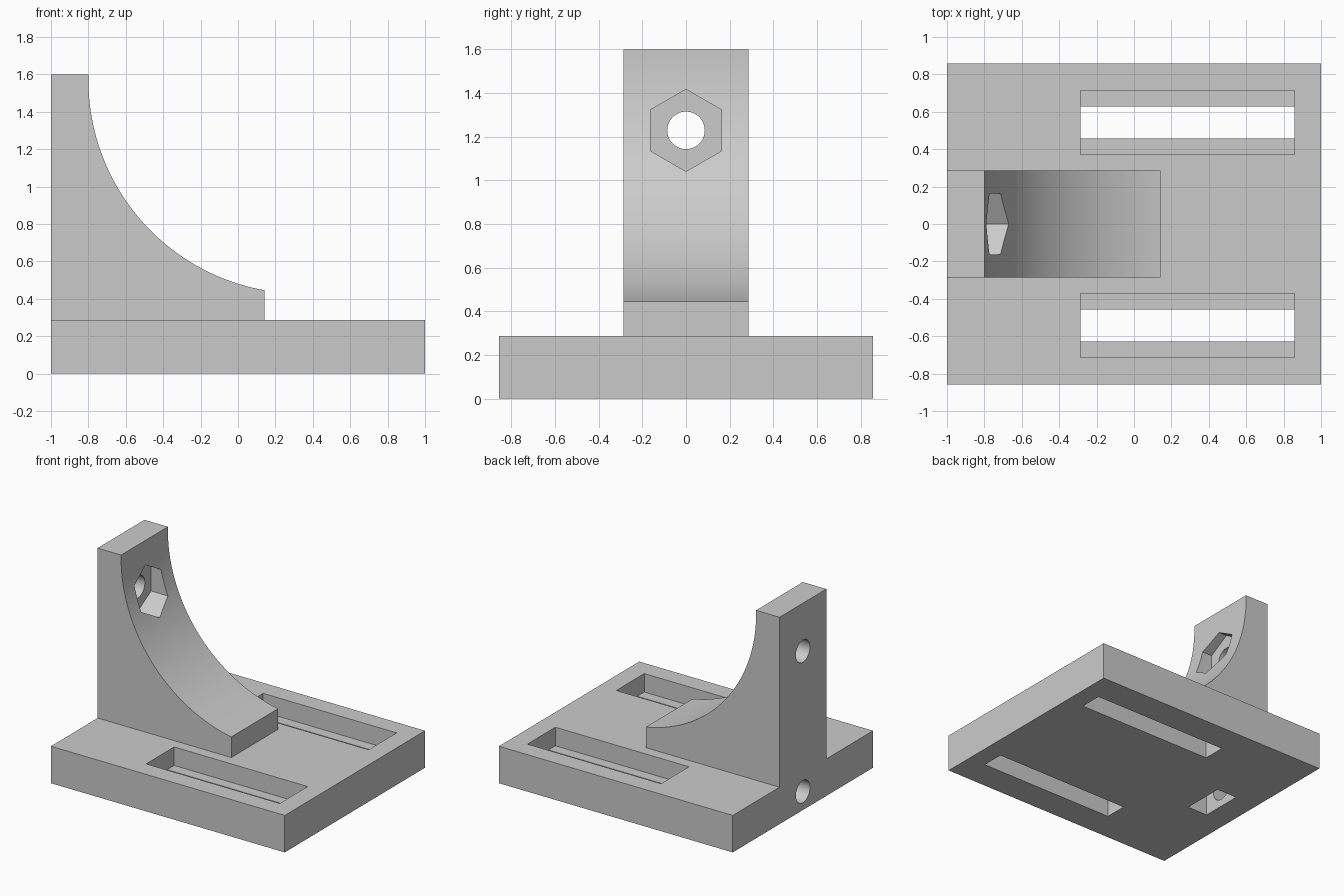
import bpy, math

if "Cube" in bpy.data.objects:
    bpy.data.objects.remove(bpy.data.objects["Cube"])

grey = bpy.data.materials.new("plain grey")
grey.diffuse_color = (0.6, 0.6, 0.6, 1)
grey.use_nodes = True
grey.node_tree.nodes["Principled BSDF"].inputs["Base Color"].default_value = grey.diffuse_color


def prism(name, outline, axis, lo, hi):
    """Extrude a 2D outline along x (outline y,z), y (outline x,z) or z (outline x,y)."""
    place = {'x': lambda p, t: (t, p[0], p[1]),
             'y': lambda p, t: (p[0], t, p[1]),
             'z': lambda p, t: (p[0], p[1], t)}[axis]
    n = len(outline)
    verts = [place(p, t) for t in (lo, hi) for p in outline]
    faces = [tuple(reversed(range(n))), tuple(range(n, 2 * n))]
    faces += [(i, (i + 1) % n, n + (i + 1) % n, n + i) for i in range(n)]
    mesh = bpy.data.meshes.new(name)
    mesh.from_pydata(verts, [], faces)
    if axis == 'y':
        mesh.flip_normals()
    mesh.materials.append(grey)
    obj = bpy.data.objects.new(name, mesh)
    bpy.context.collection.objects.link(obj)
    return obj


def box(name, x0, x1, y0, y1, z0, z1):
    return prism(name, [(x0, y0), (x1, y0), (x1, y1), (x0, y1)], 'z', z0, z1)


def polygon(radius, sides, z, turn=0.0):
    return [(radius * math.cos(turn + math.tau * i / sides),
             z + radius * math.sin(turn + math.tau * i / sides)) for i in range(sides)]


def combine(target, other, operation):
    """Apply a boolean and drop the tool object."""
    mod = target.modifiers.new("boolean", 'BOOLEAN')
    mod.operation, mod.solver, mod.object = operation, 'EXACT', other
    bpy.context.view_layer.objects.active = target
    bpy.ops.object.modifier_apply(modifier=mod.name)
    bpy.data.objects.remove(other)


# Base plate
bracket = box("bracket", -1, 1, -0.857, 0.857, 0, 0.286)

# Upright with a concave arc on its front
cx, cz, r = 0.343, 1.571, 1.143
start = math.pi - math.asin((1.6 - cz) / r)
end = math.pi + math.acos((cx - 0.143) / r)
arc = [(cx + r * math.cos(start + (end - start) * i / 48),
        cz + r * math.sin(start + (end - start) * i / 48)) for i in range(49)]
upright = prism("upright", [(-1, 0.286), (0.143, 0.286)] + arc[::-1] + [(-1, 1.6)],
                'y', -0.286, 0.286)
combine(bracket, upright, 'UNION')

# Stepped slots on both sides of the plate
for s in (-1, 1):
    y = s * 0.543
    combine(bracket, box("slot_recess", -0.286, 0.857, y - 0.171, y + 0.171, 0.143, 0.4), 'DIFFERENCE')
    combine(bracket, box("slot_through", -0.286, 0.857, y - 0.086, y + 0.086, -0.1, 0.2), 'DIFFERENCE')

# Upper bolt hole with hexagonal nut pocket
combine(bracket, prism("nut_pocket", polygon(0.188, 6, 1.229, math.pi / 6), 'x', -0.857, 0), 'DIFFERENCE')
combine(bracket, prism("upper_hole", polygon(0.086, 48, 1.229), 'x', -1.1, -0.8), 'DIFFERENCE')

# Nut trap open at the underside, with the lower bolt hole
trap = [(-0.163, -0.1), (0.163, -0.1), (0.163, 0.237), (0, 0.331), (-0.163, 0.237)]
combine(bracket, prism("nut_trap", trap, 'x', -0.81, -0.64), 'DIFFERENCE')
combine(bracket, prism("lower_hole", polygon(0.086, 48, 0.143), 'x', -1.1, -0.75), 'DIFFERENCE')

# Smooth curved faces, sharp edges kept
bpy.ops.object.select_all(action='DESELECT')
bracket.select_set(True)
bpy.context.view_layer.objects.active = bracket
bpy.ops.object.shade_smooth_by_angle(angle=math.radians(30))
